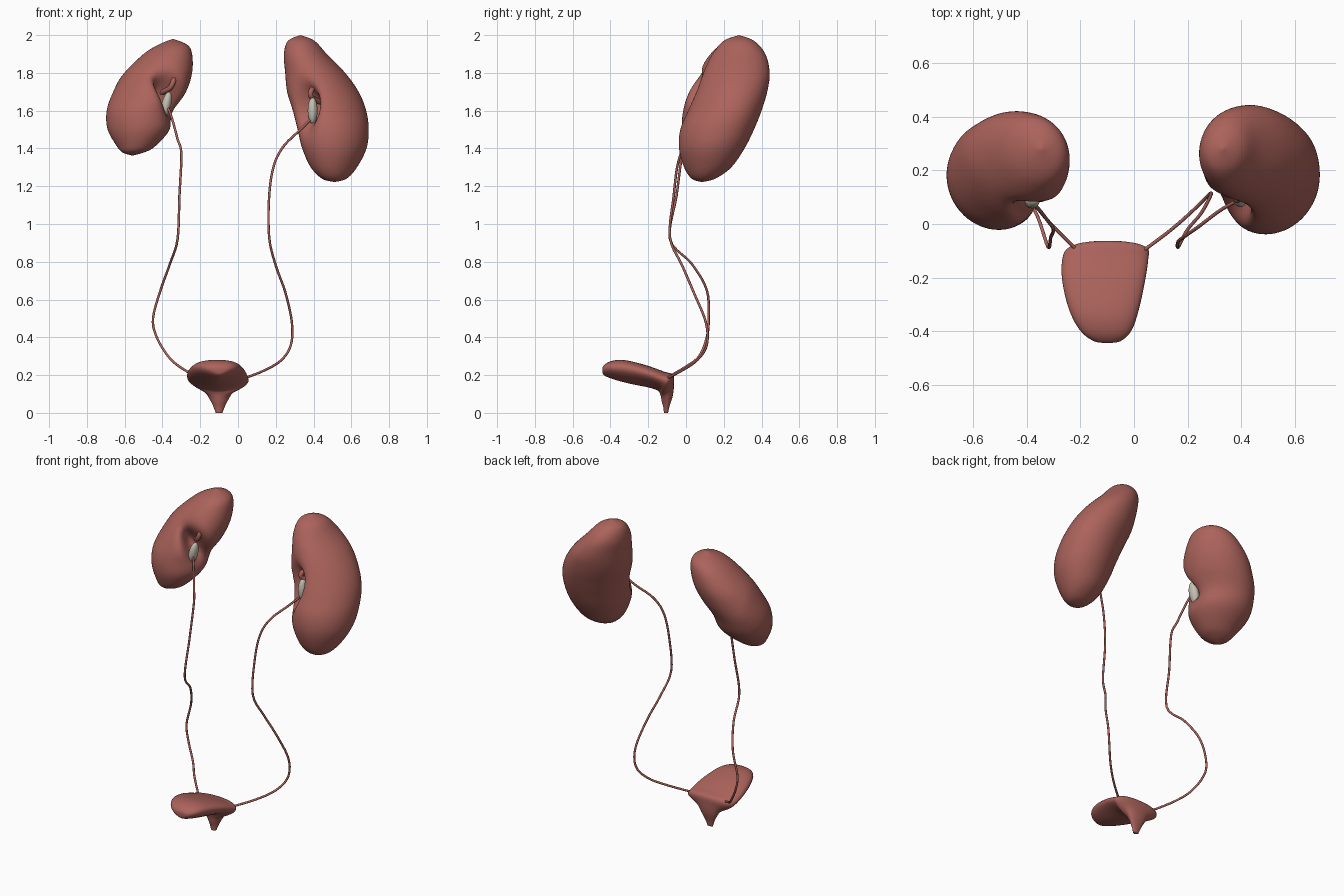
import bpy, bmesh, math
from mathutils import Vector

if "Cube" in bpy.data.objects:
    bpy.data.objects.remove(bpy.data.objects["Cube"])

RED = bpy.data.materials.new("organ_red")
RED.diffuse_color = (0.41, 0.125, 0.105, 1)
RED.use_nodes = True
RED.node_tree.nodes["Principled BSDF"].inputs["Base Color"].default_value = RED.diffuse_color
PALE = bpy.data.materials.new("pelvis_pale")
PALE.diffuse_color = (0.55, 0.52, 0.44, 1)
PALE.use_nodes = True
PALE.node_tree.nodes["Principled BSDF"].inputs["Base Color"].default_value = PALE.diffuse_color


def spline(rows, steps):
    """Catmull-Rom resampling of a list of equal-length rows."""
    out, n = [], len(rows)
    for i in range(n - 1):
        p = [rows[max(i - 1, 0)], rows[i], rows[i + 1], rows[min(i + 2, n - 1)]]
        for k in range(steps):
            t = k / steps
            out.append([0.5 * (2 * b + (c - a) * t + (2 * a - 5 * b + 4 * c - d) * t * t
                               + (3 * b - a - 3 * c + d) * t ** 3) for a, b, c, d in zip(*p)])
    return out + [list(rows[-1])]


def loft(name, rings, material=RED):
    """Skin a stack of point rings and close both ends."""
    bm = bmesh.new()
    loops = [[bm.verts.new(p) for p in ring] for ring in rings]
    n = len(loops[0])
    for a, b in zip(loops, loops[1:]):
        for i in range(n):
            bm.faces.new((a[i], a[(i + 1) % n], b[(i + 1) % n], b[i]))
    bm.faces.new(loops[0])
    bm.faces.new(loops[-1])
    bmesh.ops.remove_doubles(bm, verts=bm.verts, dist=0.0005)
    bmesh.ops.recalc_face_normals(bm, faces=bm.faces)
    for f in bm.faces:
        f.smooth = True
    me = bpy.data.meshes.new(name)
    bm.to_mesh(me)
    bm.free()
    me.materials.append(material)
    bpy.context.collection.objects.link(bpy.data.objects.new(name, me))


def kidney(name, table, side, hilum, push, lean):
    """table rows: z, x min, x max, y min, y max; hilum dent pushed inward."""
    h, push = Vector(hilum), Vector(push)
    across = Vector((-push.y, push.x, 0)).normalized()
    rings = []
    for z, x0, x1, y0, y1 in spline(table, 6):
        ring = []
        for i in range(64):
            t = 2 * math.pi * i / 64
            p = Vector(((x0 + x1) / 2 + side * (x1 - x0) / 2 * math.cos(t),
                        (y0 + y1) / 2 + (y1 - y0) / 2 * math.cos(t - 1.46), z))
            d = p - h
            u = d.dot(across) - lean * d.z
            v = d.dot(push.normalized())
            p += push * math.exp(-(u / 0.055) ** 2 - (d.z / 0.1) ** 2 - (v / 0.2) ** 2)
            ring.append(p)
        rings.append(ring)
    loft(name, rings)


def tube(name, pts, radius):
    cu = bpy.data.curves.new(name, 'CURVE')
    cu.dimensions = '3D'
    cu.bevel_depth = radius
    cu.bevel_resolution = 3
    cu.use_fill_caps = True
    pts = spline(pts, 5)
    s = cu.splines.new('POLY')
    s.points.add(len(pts) - 1)
    for sp, p in zip(s.points, pts):
        sp.co = (*p, 1)
    s.use_smooth = True
    cu.materials.append(RED)
    bpy.context.collection.objects.link(bpy.data.objects.new(name, cu))


def pelvis(name, centre, tilt):
    """Pale spindle sitting in the hilum."""
    rings = []
    for k in range(17):
        a = math.pi * k / 16
        r, z = math.sin(a), -0.07 * math.cos(a)
        rings.append([(centre[0] + tilt * z + 0.026 * r * math.cos(2 * math.pi * i / 20),
                       centre[1] + 0.032 * r * math.sin(2 * math.pi * i / 20),
                       centre[2] + z) for i in range(20)])
    loft(name, rings, PALE)


# Kidneys
kidney("kidney_left", [
    (1.222, .51, .51, .085, .085), (1.24, .445, .575, .03, .155), (1.30, .385, .63, -.01, .24),
    (1.40, .34, .68, -.037, .31), (1.50, .315, .692, -.03, .36), (1.60, .29, .678, .01, .40),
    (1.70, .26, .637, .05, .43), (1.80, .25, .567, .09, .443), (1.90, .243, .47, .14, .42),
    (1.97, .265, .405, .20, .36), (2.0, .33, .33, .28, .28)],
    1, (.35, .06, 1.62), (.11, .09, 0), 0.15)
kidney("kidney_right", [
    (1.362, -.56, -.56, .09, .09), (1.378, -.61, -.50, .04, .15), (1.41, -.64, -.44, .01, .205),
    (1.50, -.69, -.36, -.02, .31), (1.60, -.695, -.335, -.015, .36), (1.70, -.66, -.275, .015, .40),
    (1.80, -.60, -.243, .06, .42), (1.90, -.50, -.243, .13, .405), (1.95, -.42, -.27, .19, .36),
    (1.98, -.345, -.345, .28, .28)],
    -1, (-.35, .06, 1.69), (-.10, .09, 0), 0.3)

# Renal pelvis and vessel stubs
pelvis("renal_pelvis_left", (.395, .095, 1.60), 0.0)
pelvis("renal_pelvis_right", (-.38, .09, 1.63), 0.2)
tube("renal_vessel_left", [(.45, .17, 1.64), (.39, .10, 1.67), (.39, .10, 1.71), (.43, .18, 1.73)], .014)
tube("renal_vessel_right", [(-.42, .17, 1.69), (-.36, .10, 1.72), (-.34, .11, 1.78), (-.38, .19, 1.80)], .014)

# Ureters
tube("ureter_left", [
    (.39, .09, 1.56), (.32, .05, 1.49), (.24, -.01, 1.41), (.19, -.045, 1.31), (.165, -.065, 1.15),
    (.165, -.085, .93), (.20, -.02, .78), (.25, .04, .64), (.285, .105, .48), (.28, .11, .36),
    (.23, .06, .28), (.14, -.02, .225), (.02, -.11, .178)], .0065)
tube("ureter_right", [
    (-.38, .08, 1.64), (-.35, .05, 1.56), (-.32, .01, 1.45), (-.30, -.02, 1.37), (-.31, -.05, 1.15),
    (-.32, -.085, .92), (-.36, .03, .79), (-.41, .11, .65), (-.45, .12, .50), (-.43, .11, .40),
    (-.37, .07, .30), (-.31, .0, .245), (-.22, -.09, .192)], .0065)

# Bladder: each row is top y,z / bottom y,z / half width / centre x
bladder = [
    (-.443, .228, -.443, .222, .004, -.10), (-.437, .25, -.435, .20, .05, -.10),
    (-.40, .273, -.39, .18, .096, -.105), (-.33, .28, -.30, .155, .13, -.112),
    (-.22, .255, -.20, .135, .154, -.113), (-.12, .22, -.15, .118, .16, -.107),
    (-.068, .20, -.137, .10, .148, -.098), (-.064, .145, -.132, .08, .082, -.10),
    (-.07, .09, -.127, .055, .052, -.10), (-.087, .035, -.12, .028, .03, -.10),
    (-.095, 0, -.117, 0, .018, -.10)]
rings = []
for ty, tz, by, bz, w, cx in spline(bladder, 5):
    ring = []
    for i in range(40):
        t = 2 * math.pi * i / 40
        c, s = math.cos(t), math.sin(t)
        f = (1 + s) / 2 + 0.12 * c * c
        pinch = 1 if s > 0 else 0.65 + 0.35 * abs(c)   # narrower underside
        ring.append((cx + w * c * pinch, by + (ty - by) * f, bz + (tz - bz) * f))
    rings.append(ring)
loft("bladder", rings)
